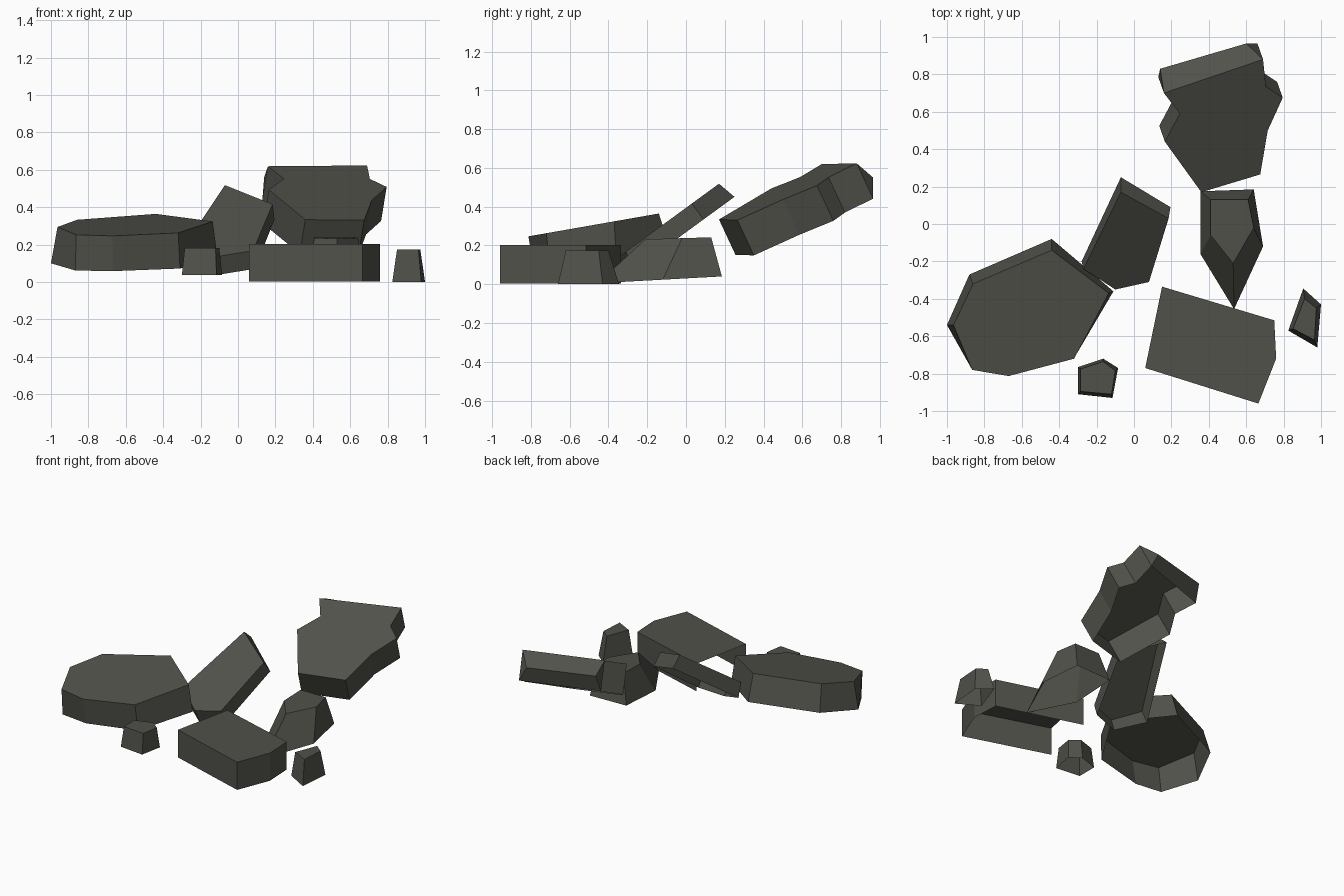
import bpy, bmesh

if "Cube" in bpy.data.objects:
    bpy.data.objects.remove(bpy.data.objects["Cube"])

stone = bpy.data.materials.new("dark_stone")
stone.diffuse_color = (0.083, 0.083, 0.070, 1)
stone.use_nodes = True
stone.node_tree.nodes["Principled BSDF"].inputs["Base Color"].default_value = stone.diffuse_color


def on_plane(outline, z0, sx=0.0, sy=0.0):
    """Lift a flat outline onto the plane z = z0 + sx*x + sy*y."""
    return [(x, y, z0 + sx * x + sy * y) for x, y in outline]


def rock(name, top, bottom, ridge=None, missing=None):
    """Hollow rock shell, open underneath.
    ridge=(side index, a, b) folds one side outward; missing skips one side."""
    bm = bmesh.new()
    t = [bm.verts.new(p) for p in top]
    b = [bm.verts.new(p) for p in bottom]
    bm.faces.new(t)
    for i in range(len(t)):
        j = (i + 1) % len(t)
        if i == missing:
            continue
        if ridge and ridge[0] == i:
            p, q = bm.verts.new(ridge[1]), bm.verts.new(ridge[2])
            bm.faces.new((t[i], p, q, t[j]))
            bm.faces.new((p, b[i], b[j], q))
            bm.faces.new((t[i], b[i], p))
            bm.faces.new((t[j], q, b[j]))
        else:
            bm.faces.new((t[i], b[i], b[j], t[j]))
    bmesh.ops.recalc_face_normals(bm, faces=bm.faces[:])
    bm.faces.ensure_lookup_table()
    if bm.faces[0].normal.z < 0:
        bmesh.ops.reverse_faces(bm, faces=bm.faces[:])
    me = bpy.data.meshes.new(name)
    bm.to_mesh(me)
    bm.free()
    me.materials.append(stone)
    ob = bpy.data.objects.new(name, me)
    bpy.context.collection.objects.link(ob)
    return ob


# Wide left slab, gently tilted
rock("left_slab",
     on_plane([(-.965, -.54), (-.86, -.32), (-.44, -.14), (-.135, -.37),
               (-.32, -.72), (-.67, -.813), (-.865, -.78)], .389, 0, .175),
     on_plane([(-1, -.54), (-.88, -.27), (-.44, -.08), (-.11, -.36),
               (-.31, -.70), (-.67, -.78), (-.87, -.76)], .195, 0, .175))

# Thin steep slab in the middle
rock("middle_slab",
     on_plane([(-.07, .17), (.185, .03), (.08, -.31), (-.1, -.35), (-.27, -.24)],
              .394, 0, .73),
     on_plane([(-.07, .25), (.195, .09), (.09, -.27), (-.09, -.31), (-.28, -.2)],
              .268, 0, .73))

# Raised notched slab at the back, extruded along its own normal
crown = on_plane([(.16, .70), (.69, .88), (.705, .735), (.795, .675), (.715, .5),
                  (.675, .265), (.36, .17), (.165, .44), (.245, .59)],
                 .308, -.155, .48)
rock("back_slab", crown,
     [(x - .03, y + .085, z - .182) for x, y, z in crown],
     ridge=(0, (.14, .83, .56), (.60, .965, .55)))

# Pointed rock on the right
rock("pointed_rock",
     on_plane([(.41, .13), (.61, .13), (.64, -.02), (.53, -.21), (.41, -.06)],
              .238, 0, .03),
     on_plane([(.355, .175), (.64, .185), (.69, -.12), (.535, -.455), (.355, -.16)],
              .03, 0, .055))

# Flat front block, broken open on its left end
block = [(.15, -.335), (.75, -.515), (.76, -.72), (.665, -.96), (.06, -.77)]
rock("front_block", on_plane(block, .203), on_plane(block, .003), missing=4)

# Two small pebbles
rock("left_pebble",
     on_plane([(-.285, -.775), (-.165, -.735), (-.1, -.785), (-.12, -.91),
               (-.285, -.895)], .182),
     on_plane([(-.3, -.765), (-.165, -.72), (-.085, -.77), (-.115, -.93),
               (-.3, -.91)], .038))
rock("right_pebble",
     on_plane([(.85, -.56), (.912, -.40), (.975, -.45), (.965, -.62)], .173),
     on_plane([(.825, -.57), (.905, -.345), (1, -.43), (.98, -.66)], 0))
